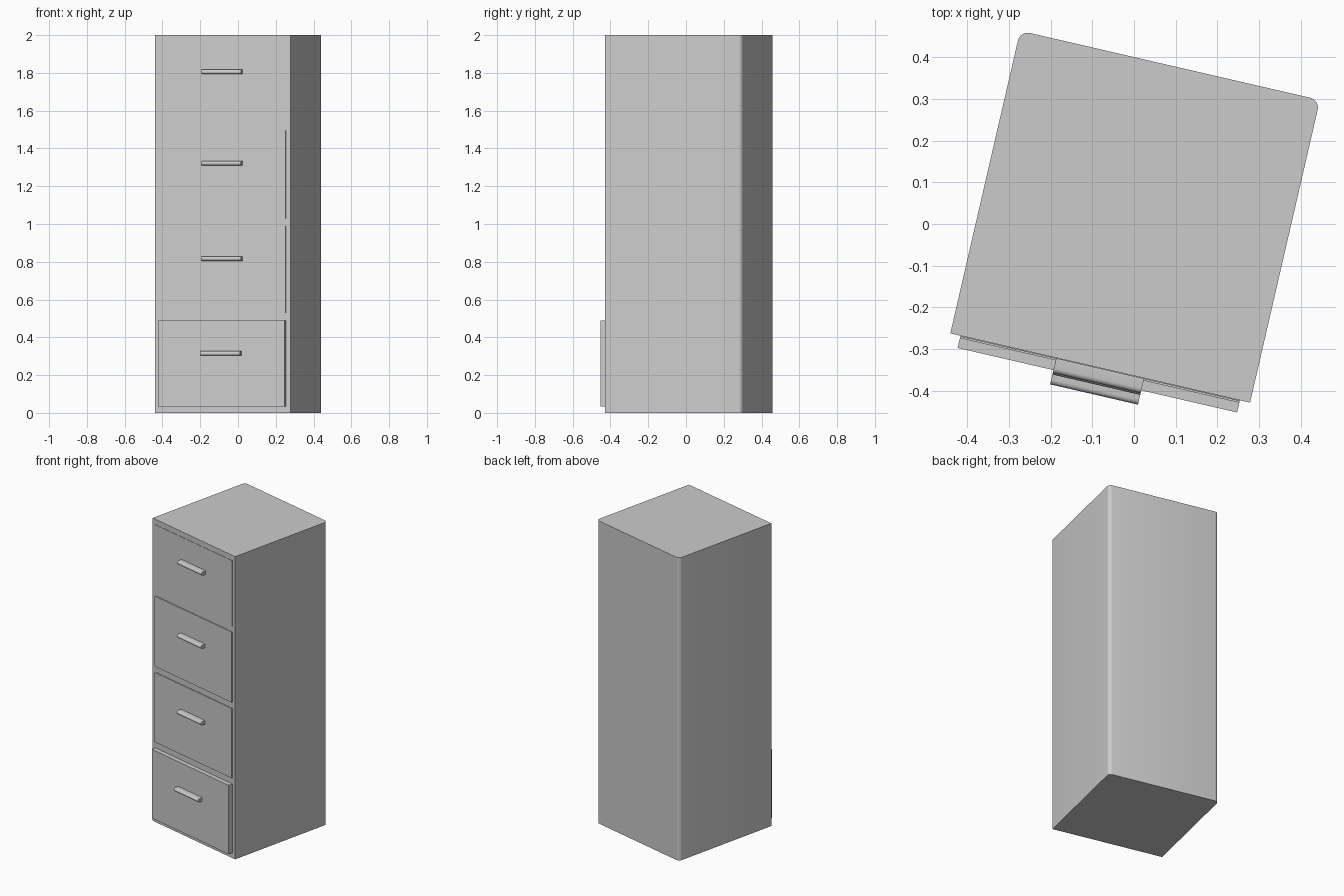
import bpy, bmesh, math
from mathutils import Matrix

if "Cube" in bpy.data.objects:
    bpy.data.objects.remove(bpy.data.objects["Cube"])

# Cabinet local frame: front plane at y = 0, turned 13 degrees about z
W, D, H = 0.737, 0.744, 2.0
PLACE = Matrix.Translation((-0.081, -0.345, 0)) @ Matrix.Rotation(math.radians(-13), 4, 'Z')


def prism(name, profile, vec, angle=30):
    """Extrude a closed 3D profile along vec."""
    bm = bmesh.new()
    face = bm.faces.new([bm.verts.new(p) for p in profile])
    ext = bmesh.ops.extrude_face_region(bm, geom=[face], use_keep_orig=True)
    verts = [g for g in ext["geom"] if isinstance(g, bmesh.types.BMVert)]
    bmesh.ops.translate(bm, verts=verts, vec=vec)
    bmesh.ops.recalc_face_normals(bm, faces=bm.faces)
    me = bpy.data.meshes.new(name)
    bm.to_mesh(me)
    bm.free()
    ob = bpy.data.objects.new(name, me)
    bpy.context.collection.objects.link(ob)
    ob.matrix_world = PLACE
    bpy.ops.object.select_all(action='DESELECT')
    ob.select_set(True)
    bpy.context.view_layer.objects.active = ob
    bpy.ops.object.shade_smooth_by_angle(angle=math.radians(angle))
    return ob


def arc(cx, cy, r, a0, a1, n):
    steps = [math.radians(a0 + (a1 - a0) * i / n) for i in range(n + 1)]
    return [(cx + r * math.cos(a), cy + r * math.sin(a)) for a in steps]


# Cabinet body: square front corners, rounded back corners
R = 0.024
outline = [(-W / 2, 0), (W / 2, 0)]
outline += arc(W / 2 - R, D - R, R, 0, 90, 5)
outline += arc(-W / 2 + R, D - R, R, 90, 180, 5)
prism("cabinet_body", [(x, y, 0) for x, y in outline], (0, 0, H))

# Drawers: bottom z, top z, how far the front stands out, handle z
drawers = [
    (0.035, 0.49, 0.030, 0.315),
    (0.53, 0.99, 0.006, 0.817),
    (1.03, 1.495, 0.006, 1.322),
    (1.53, 1.965, 0.002, 1.805),
]
half, length, depth, rad = W / 2 - 0.025, 0.216, 0.035, 0.012
for i, (z0, z1, out, hz) in enumerate(drawers, 1):
    # Drawer front, running a little way into the body
    prism(f"drawer_front_{i}",
          [(-half, -out, z0), (half, -out, z0), (half, -out, z1), (-half, -out, z1)],
          (0, out + 0.02, 0))
    # Handle: bar with a rounded front edge
    nose = arc(-out - depth + rad, hz, rad, 90, 270, 8)
    side = [(-out + 0.002, hz + rad)] + nose + [(-out + 0.002, hz - rad)]
    prism(f"drawer_handle_{i}", [(-length / 2, y, z) for y, z in side], (length, 0, 0))
